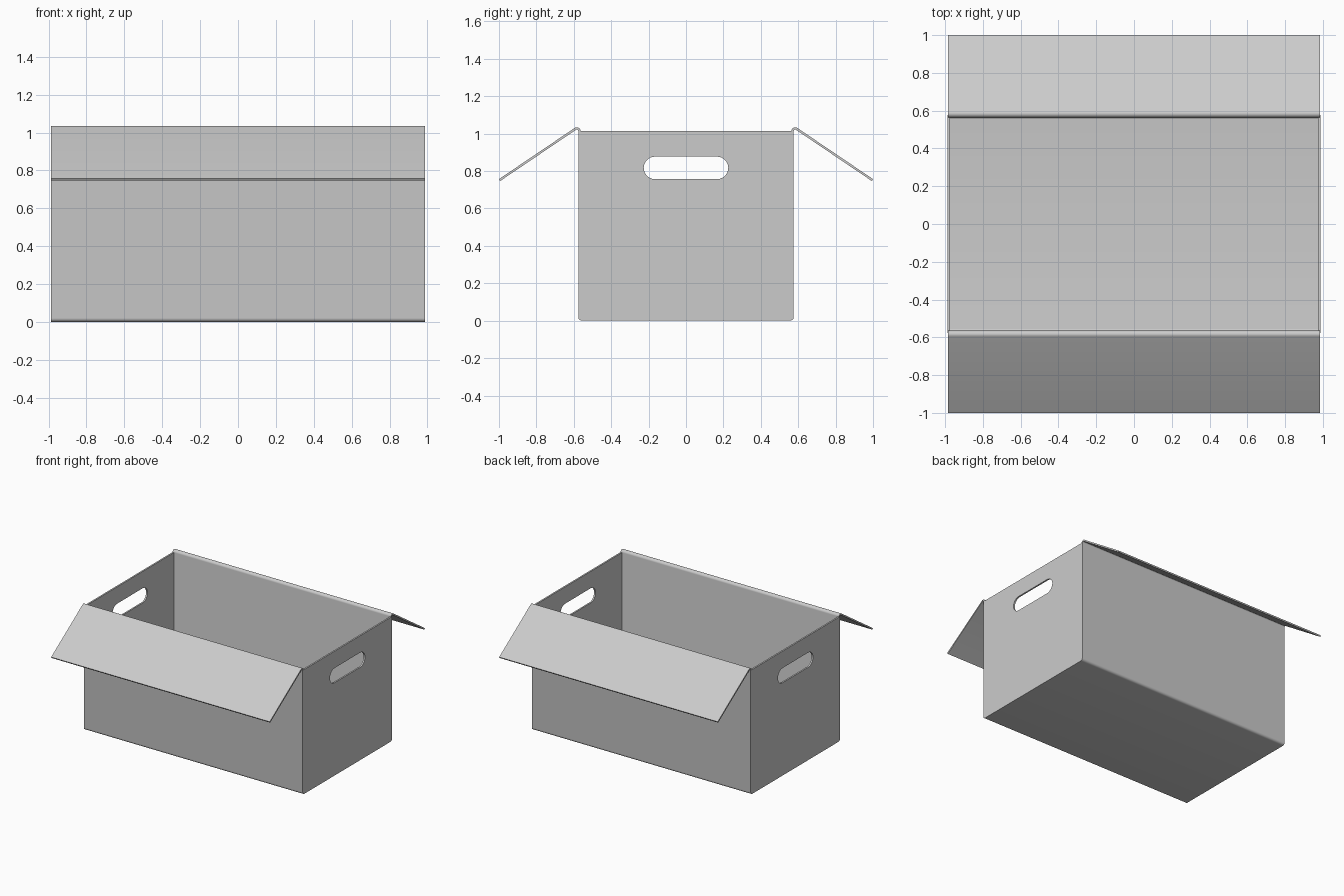
import bpy, bmesh
from math import sin, cos, radians

if "Cube" in bpy.data.objects:
    bpy.data.objects.remove(bpy.data.objects["Cube"])

HALF_X = 0.986     # half length of the box
T = 0.012          # board thickness


def arc(cy, cz, r, a0, a1, n=8):
    return [(cy + r * cos(radians(a0 + (a1 - a0) * i / n)),
             cz + r * sin(radians(a0 + (a1 - a0) * i / n))) for i in range(n + 1)]


def finish(ob):
    # apply curve or modifiers to a plain mesh, then shade
    bpy.ops.object.select_all(action='DESELECT')
    ob.select_set(True)
    bpy.context.view_layer.objects.active = ob
    bpy.ops.object.convert(target='MESH')
    bpy.ops.object.shade_smooth_by_angle(angle=radians(35))


def sheet(name, pts):
    # board with thickness, following a (y, z) profile along x
    bm = bmesh.new()
    rows = [[bm.verts.new((x, y, z)) for x in (-HALF_X, HALF_X)] for y, z in pts]
    for a, b in zip(rows, rows[1:]):
        bm.faces.new((a[0], a[1], b[1], b[0]))
    me = bpy.data.meshes.new(name)
    bm.to_mesh(me)
    bm.free()
    ob = bpy.data.objects.new(name, me)
    bpy.context.collection.objects.link(ob)
    mod = ob.modifiers.new("thickness", 'SOLIDIFY')
    mod.thickness = T
    mod.offset = 0
    mod.use_even_offset = True
    finish(ob)
    bm = bmesh.new()
    bm.from_mesh(ob.data)
    bmesh.ops.recalc_face_normals(bm, faces=bm.faces)
    bm.to_mesh(ob.data)
    bm.free()


def end_panel(name, x):
    # filled outline with a rounded hand slot
    cu = bpy.data.curves.new(name, 'CURVE')
    cu.dimensions = '2D'
    cu.fill_mode = 'BOTH'
    cu.extrude = 0.0065
    outline = ([(-0.576, 1.014)] + arc(-0.556, 0.02, 0.02, 180, 270, 6)
               + arc(0.556, 0.02, 0.02, 270, 360, 6) + [(0.576, 1.014)])
    slot = arc(0.166, 0.817, 0.06, -90, 90, 14) + arc(-0.166, 0.817, 0.06, 90, 270, 14)
    for pts in (outline, slot):
        sp = cu.splines.new('POLY')
        sp.points.add(len(pts) - 1)
        for p, (y, z) in zip(sp.points, pts):
            p.co = (y, z, 0, 1)
        sp.use_cyclic_u = True
    ob = bpy.data.objects.new(name, cu)
    bpy.context.collection.objects.link(ob)
    ob.rotation_euler = (radians(90), 0, radians(90))
    ob.location.x = x
    finish(ob)


# floor, long walls and folded flaps as one bent board
half = ([(-0.9966, 0.752)] + arc(-0.584, 1.014, 0.014, 124, 0)
        + arc(-0.555, 0.021, 0.015, 180, 270, 6))
sheet("folded_board", half + [(-y, z) for y, z in reversed(half)])

# end walls with hand holes
end_panel("left_end", -0.981)
end_panel("right_end", 0.981)
